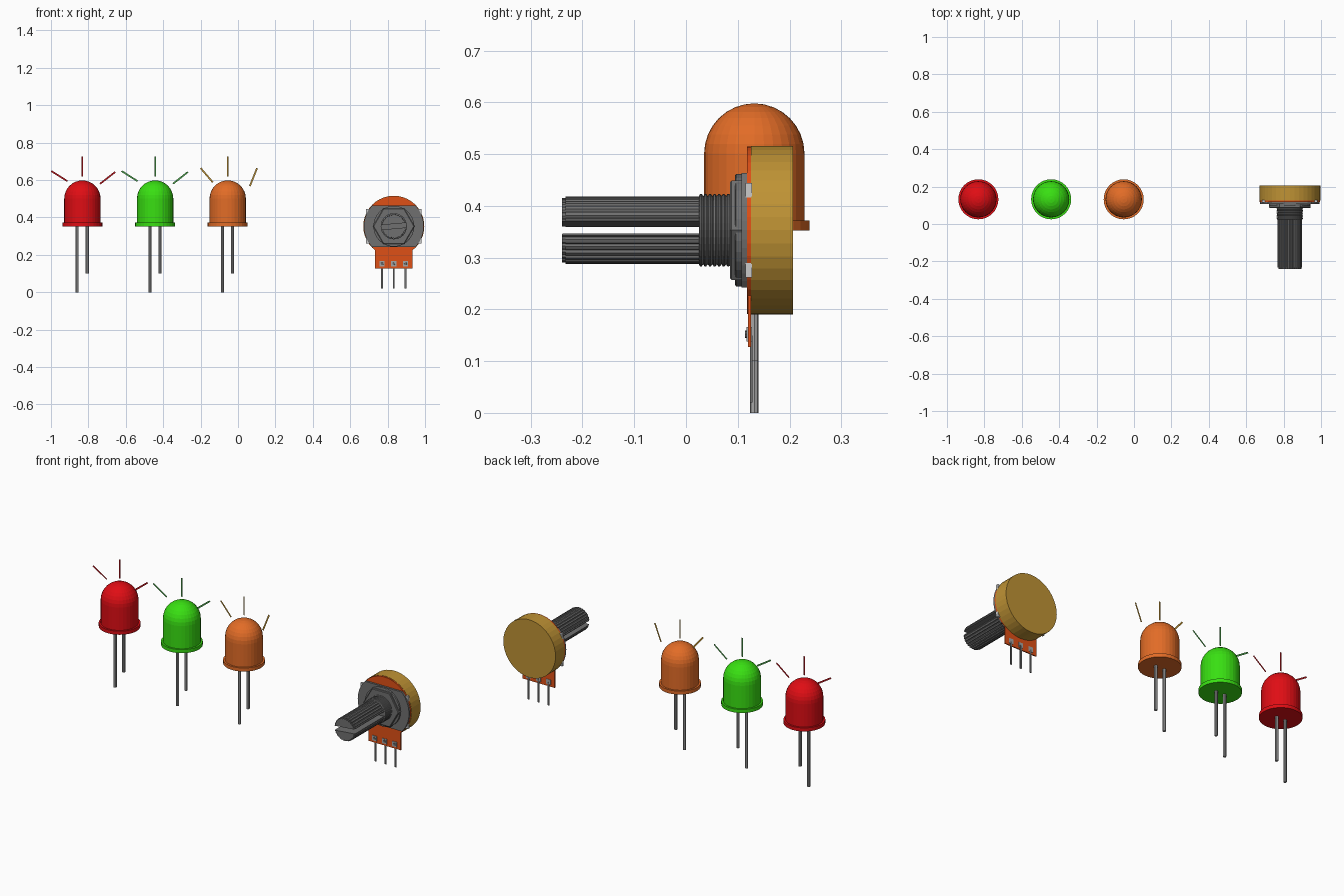
import bpy, bmesh, math
from mathutils import Vector, Matrix

if "Cube" in bpy.data.objects:
    bpy.data.objects.remove(bpy.data.objects["Cube"])


def mat(name, r, g, b):
    m = bpy.data.materials.new(name)
    m.diffuse_color = (r, g, b, 1)
    m.use_nodes = True
    m.node_tree.nodes["Principled BSDF"].inputs["Base Color"].default_value = m.diffuse_color
    return m


RED = mat("red_plastic", 0.74, 0.004, 0.007)
GREEN = mat("green_plastic", 0.04, 0.74, 0.006)
ORANGE = mat("orange_plastic", 0.76, 0.15, 0.02)
RAY_GREEN = mat("ray_green", 0.07, 0.36, 0.07)
RAY_RED = mat("ray_red", 0.5, 0.008, 0.012)
GOLD = mat("gold_cap", 0.52, 0.29, 0.035)
BOARD = mat("board_orange", 0.74, 0.08, 0.008)
STEEL = mat("dark_steel", 0.16, 0.16, 0.16)
WIRE = mat("wire_grey", 0.38, 0.38, 0.38)
SILVER = mat("silver", 0.6, 0.6, 0.6)


def finish(name, bm, m, closed=True):
    if closed:
        bmesh.ops.recalc_face_normals(bm, faces=bm.faces)
    me = bpy.data.meshes.new(name)
    bm.to_mesh(me)
    bm.free()
    me.materials.append(m)
    ob = bpy.data.objects.new(name, me)
    bpy.context.collection.objects.link(ob)
    return ob


def lathe(name, profile, center, m, n=32, axis='Z'):
    """Spin (radius, height) pairs around the z axis or the y axis, capping both ends."""
    bm = bmesh.new()
    rings = []
    for r, h in profile:
        ring = []
        for i in range(n):
            a = 2 * math.pi * i / n
            c, s = r * math.cos(a), r * math.sin(a)
            p = (c, s, h) if axis == 'Z' else (c, h, s)
            ring.append(bm.verts.new(Vector(p) + Vector(center)))
        rings.append(ring)
    for a, b in zip(rings, rings[1:]):
        for i in range(n):
            j = (i + 1) % n
            bm.faces.new((a[i], a[j], b[j], b[i]))
    bm.faces.new(rings[0])
    bm.faces.new(rings[-1])
    return finish(name, bm, m)


def plate(name, pts, y0, y1, m):
    """Extrude an (x, z) outline from y0 to y1."""
    bm = bmesh.new()
    f = bm.faces.new([bm.verts.new((x, y0, z)) for x, z in pts])
    new = bmesh.ops.extrude_face_region(bm, geom=[f])['geom']
    bmesh.ops.translate(bm, vec=(0, y1 - y0, 0),
                        verts=[v for v in new if isinstance(v, bmesh.types.BMVert)])
    return finish(name, bm, m)


def box(name, x0, x1, y0, y1, z0, z1, m):
    return plate(name, [(x0, z0), (x1, z0), (x1, z1), (x0, z1)], y0, y1, m)


def ray(name, x0, z0, x1, z1, y, m):
    """Flat strip between two points, facing the front."""
    d = Vector((x1 - x0, 0, z1 - z0)).normalized()
    w = Vector((-d.z, 0, d.x)) * 0.0045
    a, b = Vector((x0, y, z0)), Vector((x1, y, z1))
    bm = bmesh.new()
    bm.faces.new([bm.verts.new(p) for p in (a - w, b - w, b + w, a + w)])
    finish(name, bm, m, closed=False)


# ---- three lamps with legs and light rays ----
LY = 0.132
left_a, right_a = (-0.08, 0.594, -0.166, 0.648), (0.095, 0.58, 0.175, 0.643)
left_b, right_b = (-0.08, 0.588, -0.145, 0.664), (0.118, 0.567, 0.157, 0.664)
lamps = [("red", -0.832, RED, RAY_RED, left_a, right_a),
         ("green", -0.443, GREEN, RAY_GREEN, (-0.094, 0.594, -0.179, 0.648), right_a),
         ("orange", -0.055, ORANGE, GOLD, left_b, right_b)]
body = [(0.107, 0.352), (0.107, 0.372), (0.097, 0.372), (0.097, 0.435), (0.097, 0.501)]
for k in range(1, 9):
    a = math.pi / 2 * k / 8
    body.append((max(0.097 * math.cos(a), 0.001), 0.501 + 0.097 * math.sin(a)))
for name, x, m, rm, left, right in lamps:
    lathe(name + "_lamp_body", body, (x, LY, 0), m)
    for side, dx, z0 in (("long", -0.028, 0), ("short", 0.026, 0.1)):
        lathe(f"{name}_{side}_leg", [(0.0085, z0), (0.0085, 0.355)], (x + dx, LY, 0), WIRE, n=8)
    rays = (left, (0, 0.62, 0, 0.727), right)
    for side, (xa, za, xb, zb) in zip(("left", "middle", "right"), rays):
        ray(f"{name}_{side}_ray", x + xa, za, x + xb, zb, LY, rm)

# ---- rotary knob ----
KX, KZ = 0.833, 0.353
C = (KX, 0, KZ)
lathe("back_cap", [(0.163, 0.126), (0.163, 0.207)], C, GOLD, 40, 'Y')
lathe("board_disc", [(0.1615, 0.118), (0.1615, 0.126)], C, BOARD, 40, 'Y')
box("board_tab", KX - 0.1, KX + 0.1, 0.1195, 0.1255, 0.127, 0.27, BOARD)

# mounting plate: a disc with flat top and bottom
R, H = 0.16, 0.111
a0 = math.asin(H / R)
arc = [a0 * (-1 + 2 * i / 14) for i in range(15)]
outline = [(KX + R * math.cos(a), KZ + R * math.sin(a)) for a in arc]
outline += [(KX - R * math.cos(a), KZ + R * math.sin(a)) for a in reversed(arc)]
plate("mounting_plate", outline, 0.107, 0.118, STEEL)
lathe("washer", [(0.109, 0.107), (0.109, 0.097), (0.106, 0.095)], C, STEEL, 32, 'Y')
lathe("hex_nut", [(0.111, 0.107), (0.111, 0.088), (0.107, 0.085)], C, STEEL, 6, 'Y')

# threaded collar
thread = [(0.066, 0.088)]
for k in range(7):
    y = 0.085 - k * 0.0088
    thread += [(0.070, y - 0.002), (0.070, y - 0.005), (0.066, y - 0.0075)]
lathe("threaded_collar", thread, C, STEEL, 32, 'Y')

# fluted shaft: two halves either side of a slightly tilted slot
tilt = math.radians(5)
GAP = 0.012


def half_shaft(name, sign):
    start = math.asin(GAP / 0.064)
    n = 48
    flat = []
    for i in range(n + 1):
        a = start + (math.pi - 2 * start) * i / n
        r = 0.061 if i % 4 == 2 else 0.065
        flat.append((r * math.cos(a), r * math.sin(a)))
    turn = tilt + (math.pi if sign < 0 else 0)
    ct, st = math.cos(turn), math.sin(turn)
    bm = bmesh.new()
    rings = []
    for y, s in ((-0.24, 0.95), (-0.233, 0.955), (-0.233, 1), (0.03, 1)):
        ring = []
        for u, v in flat:
            u, v = u * s, GAP + (v - GAP) * s
            ring.append(bm.verts.new((KX + u * ct - v * st, y, KZ + u * st + v * ct)))
        rings.append(ring)
    for a, b in zip(rings, rings[1:]):
        for i in range(len(a)):
            j = (i + 1) % len(a)
            bm.faces.new((a[i], a[j], b[j], b[i]))
    bm.faces.new(rings[0])
    bm.faces.new(rings[-1])
    finish(name, bm, STEEL)


half_shaft("upper_shaft_half", 1)
half_shaft("lower_shaft_half", -1)

# clips that hold the cap to the board
for sx in (-1, 1):
    for sz, label in ((1, "upper"), (-1, "lower")):
        xc, zc = KX + sx * 0.138, KZ + sz * 0.077
        side = "left" if sx < 0 else "right"
        box(f"{side}_{label}_clip", xc - 0.011, xc + 0.011, 0.115, 0.128,
            zc - 0.014, zc + 0.014, SILVER)

# solder pads with pins
for i, dx in enumerate((-0.063, 0.0, 0.063)):
    x = KX + dx
    box(f"solder_pad_{i + 1}", x - 0.014, x + 0.014, 0.1165, 0.1275, 0.138, 0.166, WIRE)
    lathe(f"pad_rivet_{i + 1}", [(0.008, 0.118), (0.007, 0.114)], (x, 0, 0.152), STEEL, 8, 'Y')
    box(f"pin_{i + 1}", x - 0.005, x + 0.005, 0.1235, 0.1285, 0.02, 0.15, STEEL)
